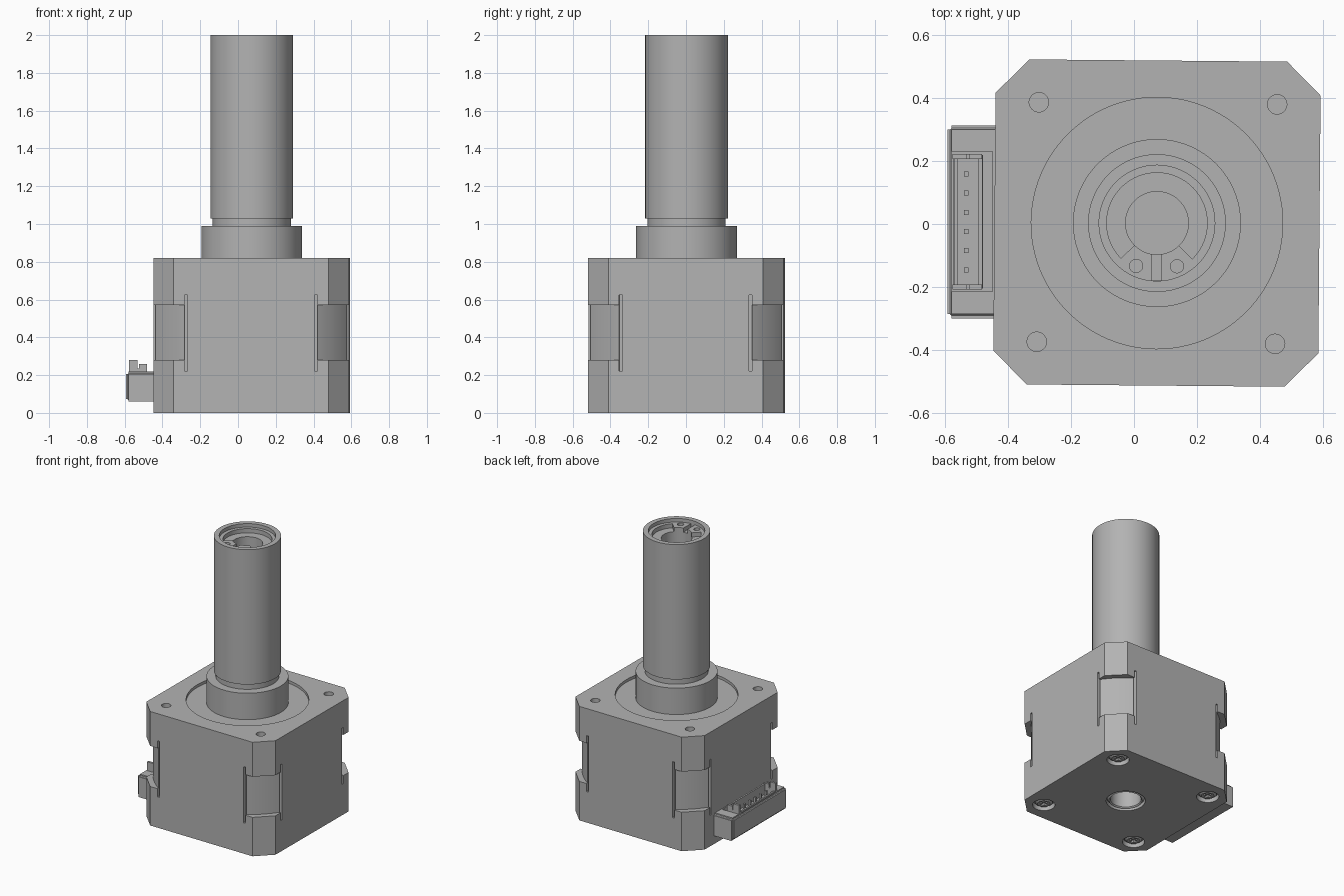
import bpy, bmesh, math
from mathutils import Matrix

if "Cube" in bpy.data.objects:
    bpy.data.objects.remove(bpy.data.objects["Cube"])

CX, CY, TILT = 0.073, 0.003, math.radians(-0.5)
H, CH, ARC = 0.517, 0.107, 0.617          # body half width, corner chamfer, core radius
grey = bpy.data.materials.new("metal_grey")
grey.diffuse_color = (0.45, 0.45, 0.45, 1)
grey.use_nodes = True
grey.node_tree.nodes["Principled BSDF"].inputs["Base Color"].default_value = grey.diffuse_color


def finish(name, bm):
    bmesh.ops.recalc_face_normals(bm, faces=bm.faces)
    me = bpy.data.meshes.new(name)
    bm.to_mesh(me)
    bm.free()
    ob = bpy.data.objects.new(name, me)
    bpy.context.collection.objects.link(ob)
    me.materials.append(grey)
    return ob


def prism(bm, pts, z0, z1):
    lo = [bm.verts.new((x, y, z0)) for x, y in pts]
    hi = [bm.verts.new((x, y, z1)) for x, y in pts]
    bm.faces.new(lo[::-1])
    bm.faces.new(hi)
    n = len(pts)
    for i in range(n):
        j = (i + 1) % n
        bm.faces.new((lo[i], lo[j], hi[j], hi[i]))


def rect(x0, x1, y0, y1):
    return [(x0, y0), (x1, y0), (x1, y1), (x0, y1)]


def arc(r, a0, a1, n, cx=0, cy=0):
    return [(cx + r * math.cos(math.radians(a0 + (a1 - a0) * i / n)),
             cy + r * math.sin(math.radians(a0 + (a1 - a0) * i / n))) for i in range(n + 1)]


def circle(r, n, cx=0, cy=0):
    return arc(r, 0, 360, n, cx, cy)[:-1]


def solid(name, *parts):
    bm = bmesh.new()
    for pts, z0, z1 in parts:
        prism(bm, pts, z0, z1)
    return finish(name, bm)


def lathe(name, prof, n=64):
    bm = bmesh.new()
    vs = [bm.verts.new((r, 0, z)) for r, z in prof]
    es = [bm.edges.new(p) for p in zip(vs, vs[1:])]
    bmesh.ops.spin(bm, geom=vs + es, cent=(0, 0, 0), axis=(0, 0, 1), angle=math.tau, steps=n)
    bmesh.ops.remove_doubles(bm, verts=bm.verts, dist=1e-5)
    return finish(name, bm)


def cut(ob, cutter):
    mod = ob.modifiers.new("cut", "BOOLEAN")
    mod.operation, mod.solver, mod.object = "DIFFERENCE", "EXACT", cutter
    bpy.context.view_layer.objects.active = ob
    bpy.ops.object.modifier_apply(modifier=mod.name)
    bpy.data.objects.remove(cutter)


def place(ob, x=0, y=0, smooth=True):
    # local offset, then the shared motor axis and slight twist
    ob.data.transform(Matrix.Translation((CX, CY, 0)) @ Matrix.Rotation(TILT, 4, "Z")
                      @ Matrix.Translation((x, y, 0)))
    if smooth:
        bpy.ops.object.select_all(action="DESELECT")
        ob.select_set(True)
        bpy.context.view_layer.objects.active = ob
        bpy.ops.object.shade_smooth_by_angle(angle=math.radians(30))


def turned(pts, k):
    for _ in range(k):
        pts = [(-y, x) for x, y in pts]
    return pts


# Motor body: chamfered square block
k = H - CH
outline = [p for i in range(4) for p in turned([(H, -k), (H, k)], i)]
body = solid("motor_body", (outline, 0, 0.82))
# Rounded core exposed at the corners
a = math.degrees(math.acos((H + 0.005) / ARC))
corner = arc(ARC, 90 - a, a, 12) + [(0.7, ARC * math.sin(math.radians(a))), (0.7, 0.7),
                                    (ARC * math.sin(math.radians(a)), 0.7)]
cut(body, solid("corner_cutter", *[(turned(corner, i), 0.28, 0.572) for i in range(4)]))
# Narrow slots beside each corner
cut(body, solid("slot_cutter", *[(turned(rect(s * 0.344 - 0.008, s * 0.344 + 0.008, 0.487, 0.6), i),
                                  0.222, 0.625) for i in range(4) for s in (-1, 1)]))
# Top recess, mounting holes, bottom counterbores and shaft opening
spots = [(x, y) for x in (-0.379, 0.379) for y in (-0.381, 0.381)]
cut(body, solid("recess_cutter", (circle(0.4, 96), 0.8, 0.9), (circle(0.128, 48), -0.1, 0.3),
                *[(circle(0.031, 24, *p), 0.7, 0.9) for p in spots],
                *[(circle(0.073, 32, *p), -0.1, 0.035) for p in spots]))
place(body)

# Screws with cross sockets under the body
for x, y in spots:
    screw = lathe("bottom_screw", [(0, 0.008), (0.042, 0.008), (0.058, 0.02), (0.058, 0.05), (0, 0.05)], 32)
    c, d = 0.009, 0.03
    cross = [p for i in range(4) for p in turned([(c, -c), (d, -c), (d, c)], i)]
    cut(screw, solid("cross_cutter", (cross, -0.1, 0.024)))
    place(screw, x, y)

# Collar, neck and sleeve turned around the axis, with blind bores
shaft = lathe("output_sleeve", [
    (0, 0.25), (0.1, 0.25), (0.1, 0.012), (0.108, 0.004), (0.122, 0.02), (0.122, 0.5), (0.2, 0.5),
    (0.267, 0.6), (0.267, 0.99), (0.207, 0.99), (0.207, 1.03), (0.219, 1.03), (0.219, 2.0),
    (0.184, 2.0), (0.184, 1.975), (0.1, 1.975), (0.1, 1.75), (0, 1.75)], 96)
# Open ring pocket in the end, leaving a clamp sector with a slit and two holes
pocket = arc(0.16, -45, 225, 48) + arc(0.08, 225, -45, 48)
cut(shaft, solid("pocket_cutter", (pocket, 1.945, 1.99),
                 (rect(-0.016, 0.016, -0.183, -0.08), 1.945, 1.99),
                 *[(circle(0.021, 24, s * 0.065, -0.137), 1.93, 1.99) for s in (-1, 1)]))
place(shaft)

# Connector housing on the left side, with an open tray
bm = bmesh.new()
prism(bm, rect(-0.594, -0.43, -0.30, 0.314), 0.06, 0.22)
bmesh.ops.bevel(bm, geom=[e for e in bm.edges if all(v.co.x < -0.5 for v in e.verts)
                          or (abs(e.verts[0].co.y - e.verts[1].co.y) < 0.01
                              and abs(e.verts[0].co.z - e.verts[1].co.z) < 0.01
                              and e.verts[0].co.z > 0.2)],
                offset=0.014, segments=3, affect="EDGES")
housing = finish("connector_housing", bm)
cut(housing, solid("tray_cutter", (rect(-0.58, -0.45, -0.215, 0.23), 0.17, 0.4)))

# Plug socket: end tabs, low long walls and floor
walls = [(rect(-0.575, -0.48, -0.205, 0.22), 0.16, 0.18),
         (rect(-0.572, -0.56, -0.205, 0.22), 0.16, 0.222),
         (rect(-0.494, -0.482, -0.205, 0.22), 0.16, 0.255)]
for y0, y1 in ((-0.208, -0.192), (0.207, 0.223)):
    walls += [(rect(-0.577, -0.532, y0, y1), 0.16, 0.28),
              (rect(-0.525, -0.483, y0, y1), 0.16, 0.26),
              (rect(-0.535, -0.52, y0, y1), 0.16, 0.235)]
solid("connector_socket", *walls)

# Row of six contact pins
for i in range(6):
    y = 0.159 - i * 0.061
    solid("contact_pin", (rect(-0.541, -0.526, y - 0.008, y + 0.008), 0.16, 0.235))
